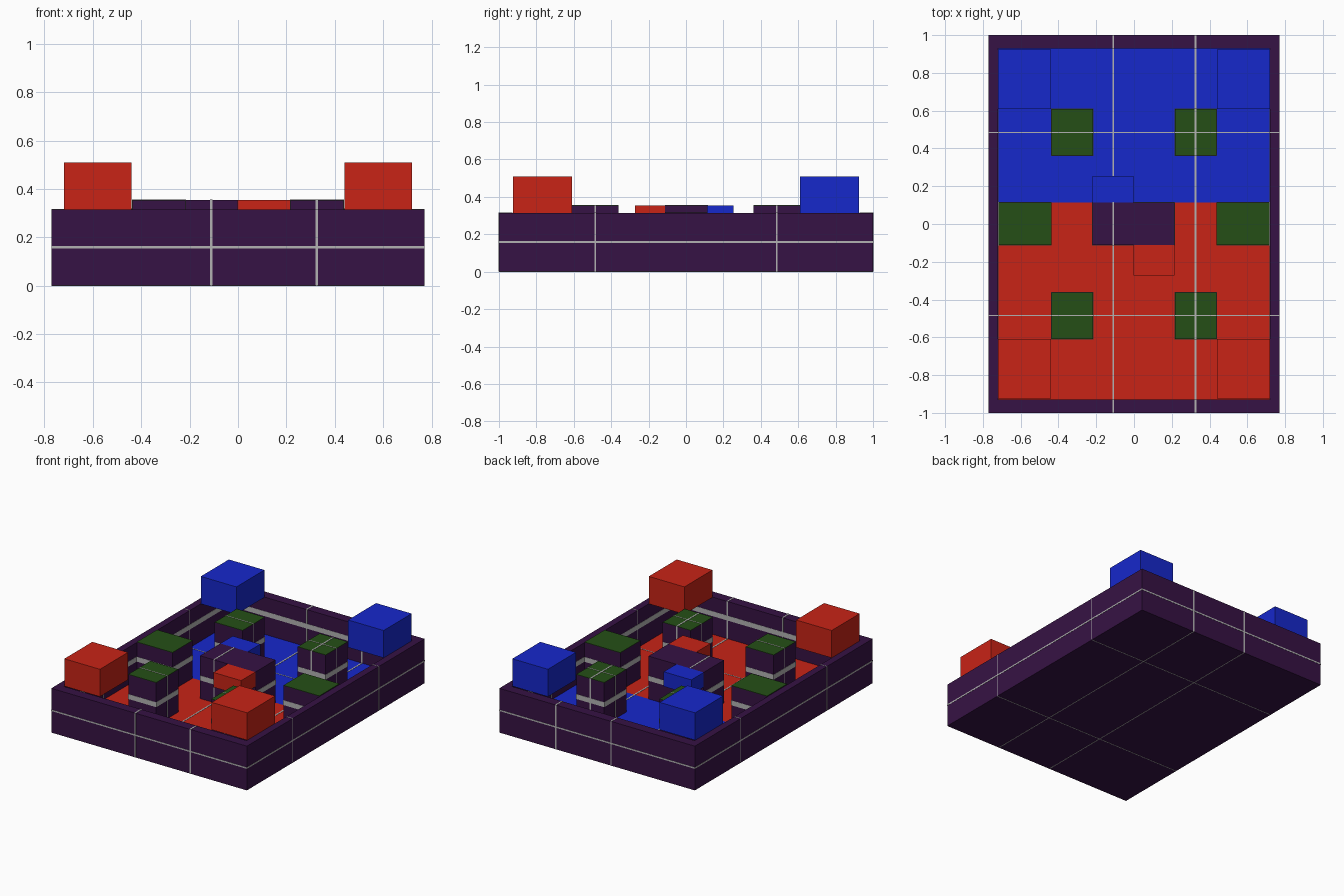
import bpy, bmesh

if "Cube" in bpy.data.objects:
    bpy.data.objects.remove(bpy.data.objects["Cube"])

W, L, H = 0.77, 1.0, 0.315      # outer half width, half length, wall height
IW, IL, F = 0.72, 0.93, 0.05    # inner half width, half length, floor height
XL, YL = (-0.11, 0.325), (-0.485, 0.485)   # seam line positions
P = 0.0015                      # how far the seam lines stand proud


def mat(name, r, g, b):
    m = bpy.data.materials.new(name)
    m.diffuse_color = (r, g, b, 1)
    m.use_nodes = True
    m.node_tree.nodes["Principled BSDF"].inputs["Base Color"].default_value = m.diffuse_color
    return m


purple = mat("purple", 0.037, 0.006, 0.058)
red = mat("red", 0.58, 0.017, 0.008)
blue = mat("blue", 0.008, 0.021, 0.60)
green = mat("green", 0.018, 0.078, 0.008)
grey = mat("pale_grey", 0.45, 0.45, 0.45)


def finish(name, bm, m):
    me = bpy.data.meshes.new(name)
    bm.to_mesh(me)
    bm.free()
    ob = bpy.data.objects.new(name, me)
    me.materials.append(m)
    bpy.context.collection.objects.link(ob)
    return ob


def box(name, x0, x1, y0, y1, z0, z1, m):
    bm = bmesh.new()
    bmesh.ops.create_cube(bm, size=1)
    for v in bm.verts:
        v.co = (x1 if v.co.x > 0 else x0, y1 if v.co.y > 0 else y0,
                z1 if v.co.z > 0 else z0)
    return finish(name, bm, m)


def sign(v):
    return 1 if v > 0 else -1


# Tray: a cube with its top inset and pushed down to the floor
bm = bmesh.new()
bmesh.ops.create_cube(bm, size=1)
for v in bm.verts:
    v.co = (sign(v.co.x) * W, sign(v.co.y) * L, H if v.co.z > 0 else 0)
top = max(bm.faces, key=lambda f: f.calc_center_median().z)
bmesh.ops.inset_individual(bm, faces=[top], thickness=0.05)
for v in top.verts:
    v.co = (sign(v.co.x) * IW, sign(v.co.y) * IL, H)
ext = bmesh.ops.extrude_face_region(bm, geom=[top])
for v in ext["geom"]:
    if isinstance(v, bmesh.types.BMVert):
        v.co.z = F - 0.01
if top.is_valid:
    bmesh.ops.delete(bm, geom=[top], context='FACES_ONLY')
bmesh.ops.recalc_face_normals(bm, faces=bm.faces)
finish("tray", bm, purple)

# Two-coloured floor
box("red_floor", -IW, IW, -IL, 0.115, F - 0.01, F, red)
box("blue_floor", -IW, IW, 0.115, IL, F - 0.01, F, blue)

# Corner towers
for s, m, n in ((-1, red, "red"), (1, blue, "blue")):
    for t in (-1, 1):
        xs, ys = sorted((t * 0.44, t * IW)), sorted((s * 0.61, s * 0.925))
        box(n + "_corner_tower", *xs, *ys, H, 0.51, m)


def block(name, x0, x1, y0, y1, z1, cap=None):
    """Purple block with a waist band, seam lines and optional coloured cap."""
    box(name, x0, x1, y0, y1, F, z1 - (0.003 if cap else 0), purple)
    if cap:
        box(name + "_cap", x0, x1, y0, y1, z1 - 0.003, z1, cap)
    box(name + "_band", x0 - P, x1 + P, y0 - P, y1 + P, 0.18, 0.215, grey)
    for x in XL:
        if x0 < x < x1:
            box(name + "_seam", x - .005, x + .005, y0 - P, y1 + P, F, z1 + P, grey)
    for y in YL:
        if y0 < y < y1:
            box(name + "_seam", x0 - P, x1 + P, y - .003, y + .003, F, z1 + P, grey)


# Inner blocks
block("centre_block", -0.22, 0.215, -0.112, 0.115, 0.355)
for t in (-1, 1):
    for s in (-1, 1):
        block("cover_block", *sorted((t * 0.217, t * 0.437)),
              *sorted((s * 0.362, s * 0.61)), 0.355, green)
    block("side_block", *sorted((t * 0.437, t * (IW - P))), -0.112, 0.115, 0.32, green)

# Small boxes on the sides of the centre block
box("red_small_box", -0.003, 0.215, -0.272, -0.112, 0.25, 0.355, red)
box("blue_small_box", -0.22, -0.003, 0.115, 0.255, 0.25, 0.355, blue)

# Seam lines across walls, floor and underside
for x in XL:
    for s in (-1, 1):
        box("wall_seam", x - .005, x + .005, *sorted((s * (IL - P), s * (L + P))),
            0, H + P, grey)
    box("floor_seam", x - .005, x + .005, -IL, IL, F - .005, F + P, grey)
    box("base_seam", x - .003, x + .003, -L, L, -0.001, 0.004, grey)
for y in YL:
    for s in (-1, 1):
        box("wall_seam", *sorted((s * (IW - P), s * (W + P))), y - .003, y + .003,
            0, H + P, grey)
    box("floor_seam", -IW, IW, y - .003, y + .003, F - .005, F + P, grey)
    box("base_seam", -W, W, y - .003, y + .003, -0.001, 0.004, grey)

# Horizontal lines: thin outside, wider inside
for s in (-1, 1):
    xo, yo = sorted((s * (W - .01), s * (W + P))), sorted((s * (L - .01), s * (L + P)))
    xi, yi = sorted((s * (IW - P), s * (IW + .01))), sorted((s * (IL - P), s * (IL + .01)))
    box("outer_line", *xo, -L - P, L + P, 0.154, 0.164, grey)
    box("outer_line", -W, W, *yo, 0.154, 0.164, grey)
    box("inner_band", *xi, -IL, IL, 0.18, 0.215, grey)
    box("inner_band", -IW, IW, *yi, 0.18, 0.215, grey)
